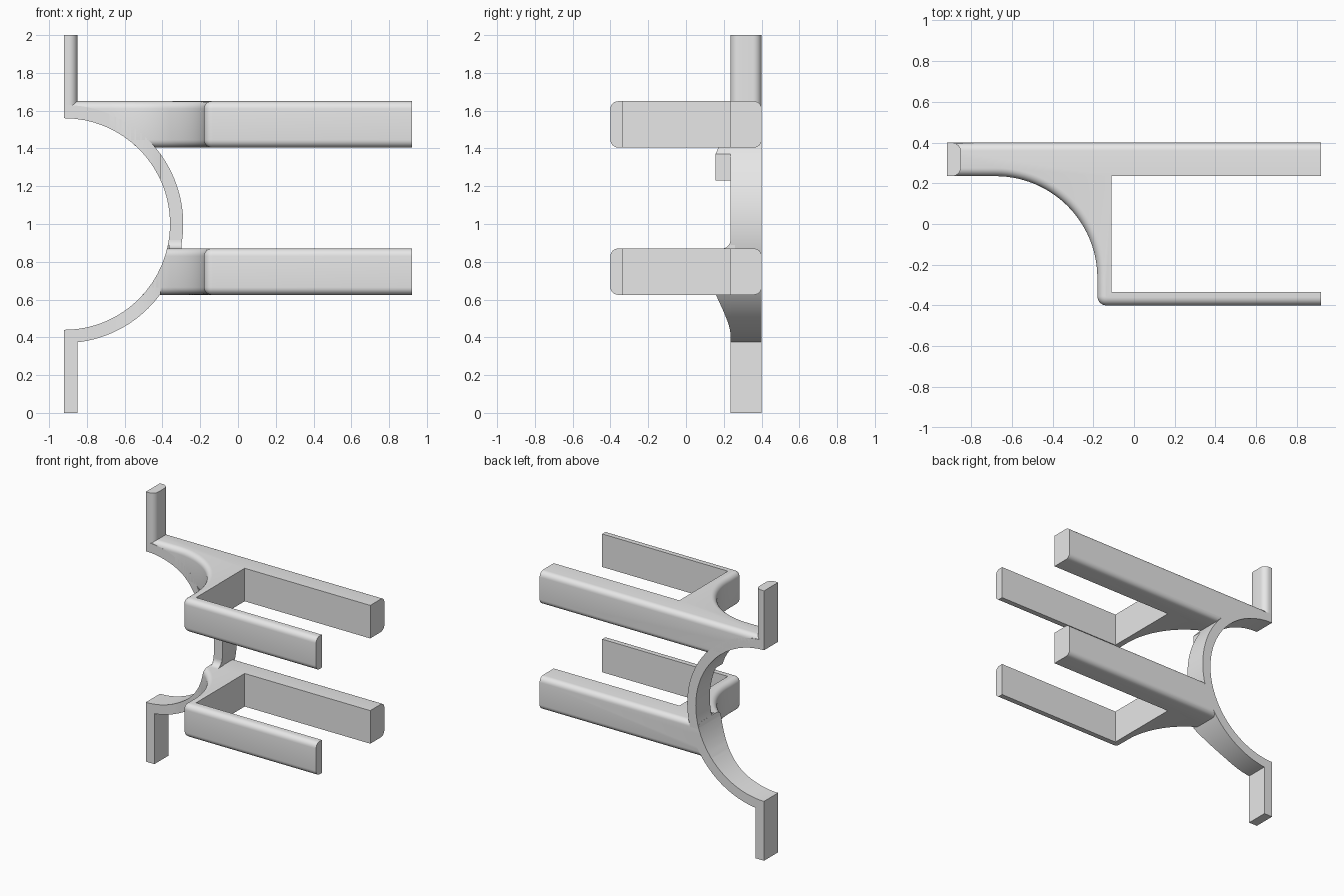
import bpy, bmesh
from math import cos, sin, pi, radians

cube = bpy.data.objects.get("Cube")
if cube:
    bpy.data.objects.remove(cube, do_unlink=True)

grey = bpy.data.materials.new("light grey")
grey.use_nodes = True
grey.diffuse_color = (0.8, 0.8, 0.8, 1)
grey.node_tree.nodes["Principled BSDF"].inputs["Base Color"].default_value = (0.8, 0.8, 0.8, 1)

LEFT, RIGHT = -0.92, 0.92
BACK, MID, FRONT = 0.4, 0.235, -0.4
INNER, OUTER = 0.56, 0.63


def arc(cx, cy, r, start, end, steps):
    """Points on an arc, angles in degrees."""
    angles = [radians(start + (end - start) * i / steps) for i in range(steps + 1)]
    return [(cx + r * cos(a), cy + r * sin(a)) for a in angles]


def prism(name, points, axis, lo, hi, soft=(), bevel=0.04):
    """Extrude a 2D outline; soft lists outline edges rounded on both rims."""
    place = {"x": lambda a, b, t: (t, a, b),
             "y": lambda a, b, t: (a, t, b),
             "z": lambda a, b, t: (a, b, t)}[axis]
    bm = bmesh.new()
    rims = [[bm.verts.new(place(a, b, t)) for a, b in points] for t in (lo, hi)]
    n = len(points)
    for rim in rims:
        bm.faces.new(rim)
    for i in range(n):
        j = (i + 1) % n
        bm.faces.new((rims[0][i], rims[0][j], rims[1][j], rims[1][i]))
    bmesh.ops.recalc_face_normals(bm, faces=bm.faces)
    if soft:
        edges = [bm.edges.get((rim[i], rim[(i + 1) % n])) for rim in rims for i in soft]
        bmesh.ops.bevel(bm, geom=edges, offset=bevel, segments=6, profile=0.5,
                        affect="EDGES", clamp_overlap=False)
    mesh = bpy.data.meshes.new(name)
    bm.to_mesh(mesh)
    bm.free()
    mesh.materials.append(grey)
    obj = bpy.data.objects.new(name, mesh)
    bpy.context.collection.objects.link(obj)
    return obj


def activate(obj):
    bpy.ops.object.select_all(action="DESELECT")
    obj.select_set(True)
    bpy.context.view_layer.objects.active = obj


def carve(obj, cutter, operation):
    mod = obj.modifiers.new("carve", "BOOLEAN")
    mod.operation, mod.solver, mod.object = operation, "EXACT", cutter
    activate(obj)
    bpy.ops.object.modifier_apply(modifier=mod.name)


# Fork outline: concave web sweeping forward into the front prong
outer = [(LEFT, MID)] + arc(-0.68, -0.265, 0.5, 90, 0, 28)
outer += arc(-0.135, FRONT + 0.045, 0.045, 180, 270, 8) + [(RIGHT, FRONT)]
inner = [(RIGHT, -0.333), (-0.11, -0.333), (-0.11, MID),
         (RIGHT, MID), (RIGHT, BACK), (LEFT, BACK)]
fork = outer + inner
soft_edges = list(range(len(outer) - 1)) + [len(fork) - 2]

# Ring outline and cutters
half_ring = arc(LEFT, 1, OUTER, -90, 90, 64) + arc(LEFT, 1, INNER, 90, -90, 64)
bore = prism("bore_cutter", arc(LEFT, 1, INNER, 0, 354.375, 63), "y", -1, 1)
shell = prism("shell_cutter", half_ring, "y", -1, 1)

parts = [prism("half_ring", half_ring, "y", MID, BACK)]

# Two forks, bored out by the ring opening
for name, low, high in (("upper_fork", 1.405, 1.65), ("lower_fork", 0.625, 0.87)):
    part = prism(name, fork, "z", low, high, soft_edges)
    carve(part, bore, "DIFFERENCE")
    parts.append(part)

# Flared front of the ring beside the forks
flare = arc(-0.68, -0.265, 0.5, 90, 57.3, 12) + [(-0.41, 0.3), (-0.68, 0.3)]
gusset = prism("ring_gusset", flare, "z", 0.3, 1.6)
carve(gusset, shell, "INTERSECT")
parts.append(gusset)

# Small fillet where the ring meets the lower fork
fillet = arc(0.19, 0.915, 0.045, 270, 360, 8) + [(0.26, 0.915), (0.26, 0.86), (0.19, 0.86)]
parts.append(prism("ring_fillet", fillet, "x", -0.365, -0.3))

# End tabs: the upper one has rounded inner corners
r = 0.045
tab = [(LEFT, MID)] + arc(-0.85 - r, MID + r, r, -90, 0, 8)
tab += arc(-0.85 - r, BACK - r, r, 0, 90, 8) + [(LEFT, BACK)]
parts.append(prism("upper_tab", tab, "z", 1.565, 2))
square = [(LEFT, MID), (-0.85, MID), (-0.85, BACK), (LEFT, BACK)]
parts.append(prism("lower_tab", square, "z", 0, 0.44))

for cutter in (bore, shell):
    bpy.data.objects.remove(cutter, do_unlink=True)
for part in parts:
    activate(part)
    bpy.ops.object.shade_smooth_by_angle(angle=radians(30))
